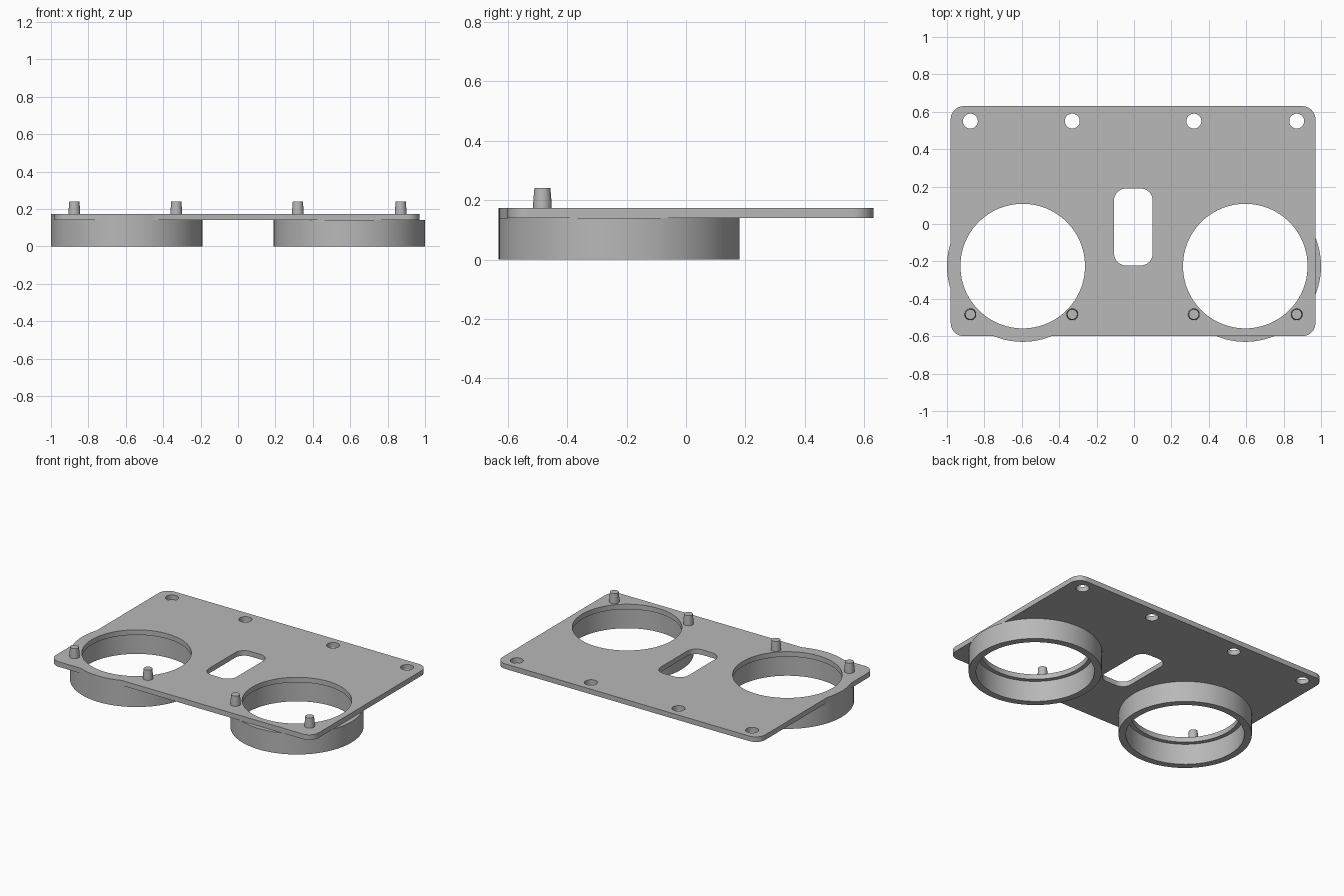
import bpy, math
from math import cos, sin, pi

cube = bpy.data.objects.get("Cube")
if cube:
    bpy.data.objects.remove(cube, do_unlink=True)

grey = bpy.data.materials.new("plain grey")
grey.use_nodes = True
colour = (0.48, 0.48, 0.48, 1)
grey.diffuse_color = colour
grey.node_tree.nodes["Principled BSDF"].inputs["Base Color"].default_value = colour

BOTTOM, TOP = 0.14, 0.174      # plate thickness
RING_X, RING_Y = 0.595, -0.225
OUTER, INNER, OPENING = 0.405, 0.36, 0.333


def make(name, verts, faces):
    mesh = bpy.data.meshes.new(name)
    mesh.from_pydata(verts, [], faces)
    mesh.materials.append(grey)
    obj = bpy.data.objects.new(name, mesh)
    bpy.context.collection.objects.link(obj)
    return obj


def prism(name, outline, z0, z1):
    n = len(outline)
    verts = [(x, y, z) for z in (z0, z1) for x, y in outline]
    sides = [(i, (i + 1) % n, n + (i + 1) % n, n + i) for i in range(n)]
    return make(name, verts, [tuple(reversed(range(n))), tuple(range(n, 2 * n))] + sides)


def circle(x, y, r, n=96):
    return [(x + r * cos(2 * pi * i / n), y + r * sin(2 * pi * i / n)) for i in range(n)]


def rounded_rect(x0, x1, y0, y1, r, steps=10):
    corners = [(x1 - r, y1 - r), (x0 + r, y1 - r), (x0 + r, y0 + r), (x1 - r, y0 + r)]
    return [(cx + r * cos(a), cy + r * sin(a))
            for q, (cx, cy) in enumerate(corners)
            for a in [(q + s / steps) * pi / 2 for s in range(steps + 1)]]


def lathe(name, profile, x, y, n, closed):
    # Revolve (radius, z) points; close the loop or cap both ends
    m = len(profile)
    verts = [(x + r * cos(2 * pi * i / n), y + r * sin(2 * pi * i / n), z)
             for r, z in profile for i in range(n)]
    faces = [(j * n + i, j * n + (i + 1) % n,
              (j + 1) % m * n + (i + 1) % n, (j + 1) % m * n + i)
             for j in range(m if closed else m - 1) for i in range(n)]
    if not closed:
        faces += [tuple(reversed(range(n))), tuple(range((m - 1) * n, m * n))]
    return make(name, verts, faces)


def combine(target, tool, operation):
    mod = target.modifiers.new("shape", "BOOLEAN")
    mod.operation, mod.solver, mod.object = operation, "EXACT", tool
    tool.hide_render = True
    bpy.context.view_layer.objects.active = target
    bpy.ops.object.modifier_apply(modifier=mod.name)
    bpy.data.objects.remove(tool, do_unlink=True)


def smooth(obj):
    bpy.ops.object.select_all(action="DESELECT")
    obj.select_set(True)
    bpy.context.view_layer.objects.active = obj
    bpy.ops.object.shade_smooth_by_angle(angle=math.radians(30))


# Mounting plate, with the flush rim of the right ring joined in
plate = prism("mounting_plate", rounded_rect(-0.98, 0.97, -0.6, 0.63, 0.07), BOTTOM, TOP)
combine(plate, prism("rim", circle(-RING_X, RING_Y, OUTER), BOTTOM, TOP), "UNION")

# Openings, slot and screw holes
PEG_X = (-0.875, -0.33, 0.32, 0.87)
cuts = [circle(side * RING_X, RING_Y, OPENING) for side in (-1, 1)]
cuts.append(rounded_rect(-0.107, 0.1, -0.222, 0.19, 0.065))
cuts += [circle(x, 0.55, 0.04, 32) for x in PEG_X]
for outline in cuts:
    combine(plate, prism("cutter", outline, 0.1, 0.3), "DIFFERENCE")
smooth(plate)

# Ring collars under the plate
for side, label in ((-1, "right"), (1, "left")):
    smooth(lathe(label + "_ring", [(INNER, 0), (OUTER, 0), (OUTER, BOTTOM), (INNER, BOTTOM)],
                 side * RING_X, RING_Y, 96, True))

# Locating pegs along the front
for i, x in enumerate(PEG_X):
    smooth(lathe(f"peg_{i + 1}", [(0.031, 0.16), (0.031, 0.19), (0.027, 0.24)],
                 x, -0.483, 32, False))
